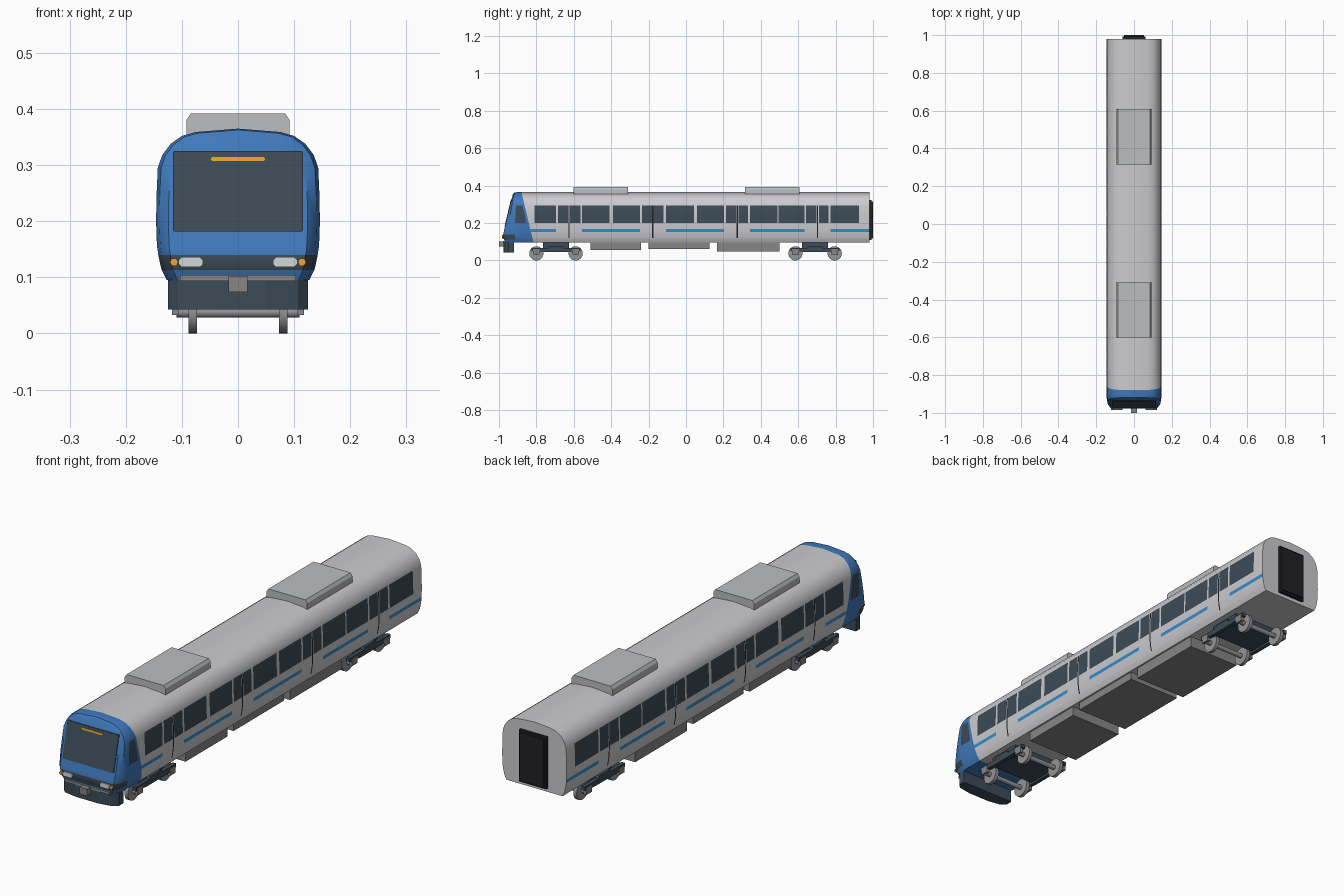
import bpy, bmesh
from math import sin, cos, pi, radians

cube = bpy.data.objects.get("Cube")
if cube:
    bpy.data.objects.remove(cube, do_unlink=True)


def material(name, r, g, b):
    m = bpy.data.materials.new(name)
    m.use_nodes = True
    m.diffuse_color = (r, g, b, 1)
    m.node_tree.nodes["Principled BSDF"].inputs["Base Color"].default_value = (r, g, b, 1)
    return m


BODY = material("body_silver", .6, .6, .62)
BLUE = material("cab_blue", .05, .19, .5)
GLASS = material("dark_slate", .045, .07, .095)
STRIPE = material("stripe_blue", .04, .27, .6)
AMBER = material("amber", .8, .35, .03)
LAMP = material("lamp_white", .6, .64, .66)
GREY = material("equipment_grey", .24, .24, .24)
ROOF = material("roof_unit_grey", .5, .51, .52)
BLACK = material("gangway_black", .015, .015, .02)
STEEL = material("wheel_steel", .3, .3, .31)


def finish(name, bm, mats, smooth=False):
    bmesh.ops.recalc_face_normals(bm, faces=bm.faces[:])
    mesh = bpy.data.meshes.new(name)
    bm.to_mesh(mesh)
    bm.free()
    for m in mats:
        mesh.materials.append(m)
    ob = bpy.data.objects.new(name, mesh)
    bpy.context.collection.objects.link(ob)
    if smooth:
        bpy.ops.object.select_all(action="DESELECT")
        ob.select_set(True)
        bpy.context.view_layer.objects.active = ob
        bpy.ops.object.shade_smooth_by_angle(angle=radians(35))
    return ob


def prism(name, outline, axis, lo, hi, mat, smooth=False):
    """Extrude a 2D outline along an axis (x: points are y,z; y: x,z; z: x,y)."""
    bm = bmesh.new()
    rings = []
    for d in (lo, hi):
        ring = []
        for p in outline:
            co = list(p)
            co.insert("xyz".index(axis), d)
            ring.append(bm.verts.new(co))
        bm.faces.new(ring)
        rings.append(ring)
    n = len(outline)
    for i in range(n):
        j = (i + 1) % n
        bm.faces.new((rings[0][i], rings[0][j], rings[1][j], rings[1][i]))
    return finish(name, bm, [mat], smooth)


def box(name, x, y, z, mat):
    return prism(name, [(x[0], z[0]), (x[1], z[0]), (x[1], z[1]), (x[0], z[1])], "y", y[0], y[1], mat)


def circle(cy, cz, r, n=28):
    return [(cy + r * cos(2 * pi * i / n), cz + r * sin(2 * pi * i / n)) for i in range(n)]


# Shared cross-section, with rows at the edges of the painted details
half = [(.127, .095), (.136, .113), (.138, .12), (.142, .14), (.144, .153), (.145, .168),
        (.146, .2), (.145, .25), (.143, .295), (.135, .318), (.12, .338), (.1, .352), (.075, .359)]
section = half + [(0, .365)] + [(-x, z) for x, z in reversed(half)]
N = len(section)


def cab_back(z):
    return -.815 - (z - .095) * .24


def cab_front(z):
    return -.98 + ((z - .13) * .24 if z > .13 else (.13 - z) * .4)


def loft(name, rings, mats, rule, cap_rule):
    """Skin the rings, closing the last one with horizontal strips."""
    bm = bmesh.new()
    vs = [[bm.verts.new(c) for c in ring] for ring in rings]
    for k in range(len(vs) - 1):
        for i in range(N):
            j = (i + 1) % N
            f = bm.faces.new((vs[k][i], vs[k][j], vs[k + 1][j], vs[k + 1][i]))
            row = (section[i][1] + section[j][1]) / 2
            f.material_index = rule(k, row, i != N - 1)
    last = vs[-1]
    for i in range(N // 2):
        quad = [last[i], last[i + 1], last[N - 2 - i], last[N - 1 - i]]
        f = bm.faces.new(list(dict.fromkeys(quad)))
        f.material_index = cap_rule((section[i][1] + section[i + 1][1]) / 2)
    return finish(name, bm, mats, True)


# Passenger body: window, stripe and door positions along the side
windows = [(-.81, -.695), (-.685, -.63), (-.62, -.565), (-.555, -.41), (-.39, -.245),
           (-.235, -.183), (-.173, -.12), (-.107, .043), (.06, .203), (.213, .268),
           (.28, .332), (.342, .488), (.495, .633), (.642, .698), (.71, .763), (.773, .925)]
stripes = [(-.9, -.695), (-.555, -.245), (-.107, .203), (.342, .633), (.773, .98)]
seams = [(d - .003, d + .003) for d in (-.625, -.178, .274, .704)]
stations = sorted({y for span in windows + seams for y in span} | {.98})


def within(y, spans):
    return any(a < y < b for a, b in spans)


def body_rule(k, z, side):
    y = (stations[k - 1] + stations[k]) / 2 if k else -.83
    if side and .12 < z < .295 and within(y, seams):
        return 3
    if side and .2 < z < .295 and within(y, windows):
        return 1
    if side and .153 < z < .168 and within(y, stripes):
        return 2
    return 0


rings = [[(x, cab_back(z), z) for x, z in section]]
rings += [[(x, y, z) for x, z in section] for y in stations]
loft("passenger_body", rings, [BODY, GLASS, STRIPE, BLACK], body_rule, lambda z: 0)

# Driver's cab: rings lean back and round in towards the flat nose
rings = []
for t, sx, sz in ((0, 1, 1), (.12, 1, 1), (.6, 1, 1), (.87, .96, .98), (1, .85, .9)):
    ring = []
    for x, z in section:
        z = z if z < .25 else .25 + (z - .25) * sz
        ring.append((x * sx, cab_back(z) * (1 - t) + cab_front(z) * t, z))
    rings.append(ring)


def cab_rule(k, z, side):
    side_window = k == 1 and .2 < z < .295
    band = k >= 2 and .113 < z < .14
    return int(side and (side_window or band))


loft("driver_cab", rings, [BLUE, GLASS], cab_rule, lambda z: int(.113 < z < .14))


# Nose details as thin plates lying on the sloping front
def nose_plate(name, outline, mat, lift=.003):
    ob = prism(name, outline, "y", -lift, .003, mat)
    for v in ob.data.vertices:
        v.co.y += cab_front(max(v.co.z, .13))
    return ob


def bar(cx, cz, w, h, c):
    return [(cx - w, cz - h + c), (cx - w + c, cz - h), (cx + w - c, cz - h), (cx + w, cz - h + c),
            (cx + w, cz + h - c), (cx + w - c, cz + h), (cx - w + c, cz + h), (cx - w, cz + h - c)]


nose_plate("windscreen", bar(0, .2535, .116, .0715, .002), GLASS)
nose_plate("destination_display", bar(0, .311, .048, .0035, .002), AMBER, .005)
for s, side in ((1, "left"), (-1, "right")):
    nose_plate(side + "_headlight", bar(s * .084, .127, .022, .009, .006), LAMP, .004)
    nose_plate(side + "_marker_light", circle(s * .114, .127, .007, 16), AMBER, .004)

# Front skirt, step and coupler
skirt = [(-.125, -.92), (-.125, -.948), (-.107, -.965), (-.05, -.975),
         (.05, -.975), (.107, -.965), (.125, -.948), (.125, -.92)]
prism("front_skirt", skirt, "z", .043, .095, GLASS)
box("front_step", (-.103, .103), (-.978, -.93), (.093, .104), GREY)
box("coupler", (-.017, .017), (-1, -.95), (.074, .102), GREY)

# Rear gangway
box("gangway_frame", (-.062, .062), (.97, .992), (.11, .322), BLACK)
box("gangway_bellows", (-.054, .054), (.99, 1), (.118, .314), BLACK)

# Roof units with chamfered sides
roof_outline = [(-.092, .345), (.092, .345), (.092, .38), (.084, .392), (-.084, .392), (-.092, .38)]
for name, y in (("front", -.455), ("rear", .462)):
    prism(name + "_roof_unit", roof_outline, "y", y - .146, y + .146, ROOF)

# Equipment boxes under the floor
for name, y, z in (("front", (-.51, -.24), .055), ("middle", (-.2, .125), .062), ("rear", (.165, .5), .049)):
    box(name + "_underfloor_box", (-.12, .12), y, (z, .096), GREY)

# Bogies: bolster, side frames, axles, wheels and axle boxes
for name, cy in (("front", -.695), ("rear", .69)):
    box(name + "_bolster", (-.1, .1), (cy - .07, cy + .07), (.055, .096), GLASS)
    for s, side in ((1, "left"), (-1, "right")):
        label = name + "_" + side
        frame = [(cy - .13, .052), (cy - .06, .046), (cy + .06, .046), (cy + .13, .052),
                 (cy + .13, .068), (cy + .04, .068), (cy + .035, .078), (cy - .035, .078),
                 (cy - .04, .068), (cy - .13, .068)]
        prism(label + "_bogie_frame", frame, "x", s * .1, s * .116, GLASS)
    for d in (-.105, .105):
        y = cy + d
        end = name + ("_leading" if d < 0 else "_trailing")
        prism(end + "_axle", circle(y, .038, .01, 12), "x", -.11, .11, STEEL, True)
        for s, side in ((1, "left"), (-1, "right")):
            prism(end + "_" + side + "_wheel", circle(y, .038, .038), "x", s * .073, s * .088, STEEL, True)
            box(end + "_" + side + "_axle_box", sorted((s * .106, s * .118)),
                (y - .018, y + .018), (.033, .062), GREY)
